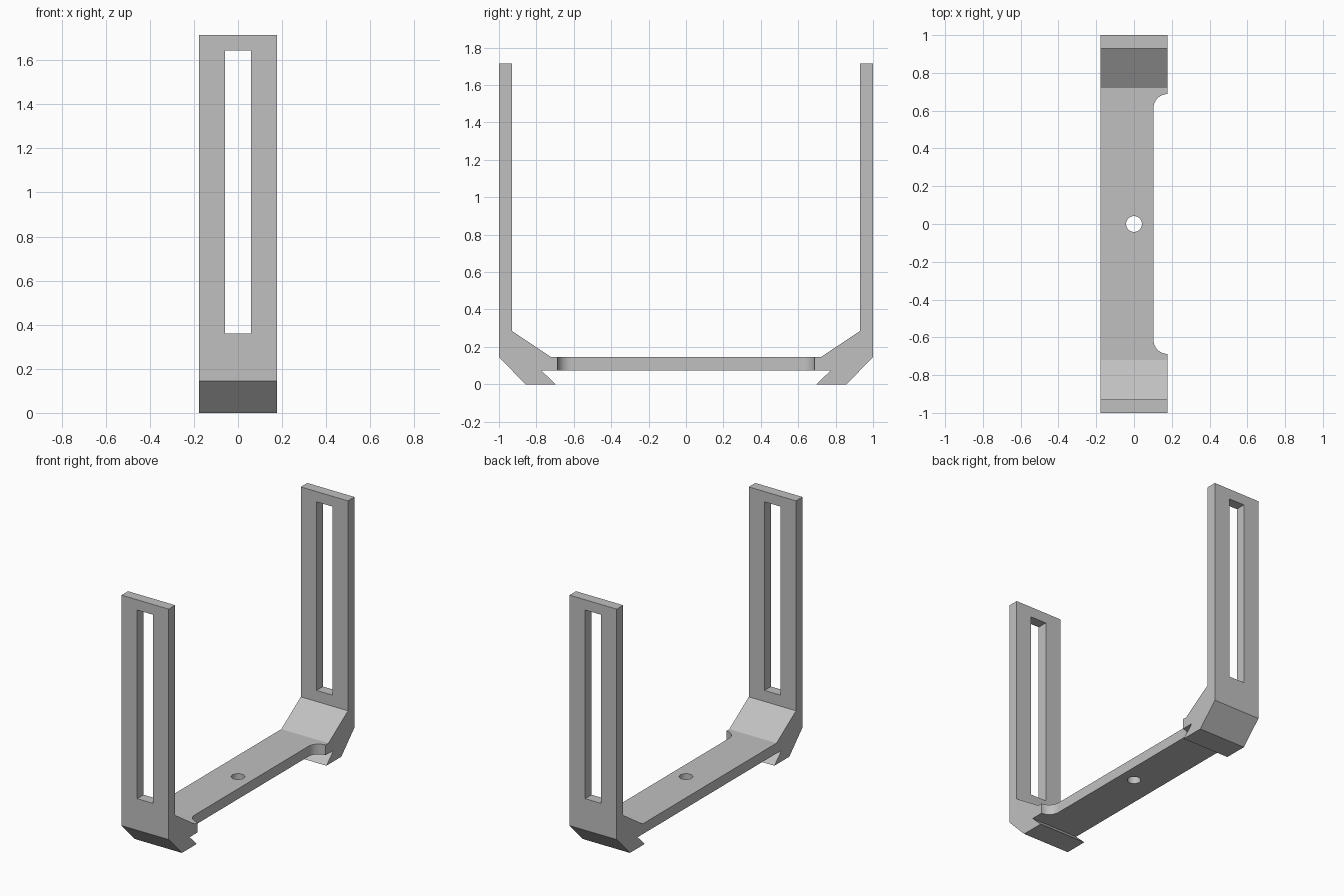
import bpy
import bmesh
from math import cos, sin, pi, radians
from mathutils import Vector

cube = bpy.data.objects.get("Cube")
if cube:
    bpy.data.objects.remove(cube, do_unlink=True)

HALF_WIDTH = 0.178

grey = bpy.data.materials.new("plain grey")
grey.use_nodes = True
colour = (0.53, 0.53, 0.53, 1)
grey.diffuse_color = colour
grey.node_tree.nodes["Principled BSDF"].inputs["Base Color"].default_value = colour


def prism(name, outline, depth):
    """Extrude a closed outline of 3D points along the depth vector."""
    bm = bmesh.new()
    face = bm.faces.new([bm.verts.new(p) for p in outline])
    extruded = bmesh.ops.extrude_face_region(bm, geom=[face])["geom"]
    moved = [v for v in extruded if isinstance(v, bmesh.types.BMVert)]
    bmesh.ops.translate(bm, verts=moved, vec=Vector(depth))
    bmesh.ops.recalc_face_normals(bm, faces=bm.faces)
    mesh = bpy.data.meshes.new(name)
    bm.to_mesh(mesh)
    bm.free()
    obj = bpy.data.objects.new(name, mesh)
    bpy.context.collection.objects.link(obj)
    mesh.materials.append(grey)
    return obj


def arc(cx, cy, radius, start, end, steps):
    angles = [radians(start + (end - start) * i / steps) for i in range(steps + 1)]
    return [(cx + radius * cos(a), cy + radius * sin(a)) for a in angles]


# Bracket body: half of the side profile, mirrored to the other end
half = [(-0.72, 0.145), (-0.93, 0.285), (-0.93, 1.715), (-1, 1.715),
        (-1, 0.145), (-0.858, 0), (-0.697, 0), (-0.775, 0.075)]
profile = half + [(-y, z) for y, z in reversed(half)]
bracket = prism("bracket", [(-HALF_WIDTH, y, z) for y, z in profile],
                (2 * HALF_WIDTH, 0, 0))

# Long slot through both uprights
slot = prism("slot_cutter", [(x, -1.2, z) for x, z in
             [(-0.06, 0.36), (0.06, 0.36), (0.06, 1.645), (-0.06, 1.645)]], (0, 2.4, 0))

# Mounting hole in the base
hole = prism("hole_cutter", [(x, y, -0.1) for x, y in arc(0, 0, 0.042, 0, 360, 40)[:-1]],
             (0, 0, 0.4))

# Side recess with rounded inner corners
corner = arc(HALF_WIDTH, 0.613, 0.075, 90, 180, 12)
recess_outline = ([(0.3, 0.688)] + corner
                  + [(x, -y) for x, y in reversed(corner)] + [(0.3, -0.688)])
recess = prism("recess_cutter", [(x, y, 0.04) for x, y in recess_outline], (0, 0, 0.2))

# Cut the openings, then discard the cutters
bpy.context.view_layer.objects.active = bracket
for cutter in (slot, hole, recess):
    cutter.hide_render = True
    cut = bracket.modifiers.new(cutter.name, "BOOLEAN")
    cut.operation = "DIFFERENCE"
    cut.solver = "EXACT"
    cut.object = cutter
    bpy.ops.object.modifier_apply(modifier=cut.name)
    bpy.data.objects.remove(cutter, do_unlink=True)

bpy.ops.object.select_all(action="DESELECT")
bracket.select_set(True)
bpy.ops.object.shade_smooth_by_angle(angle=radians(25))
